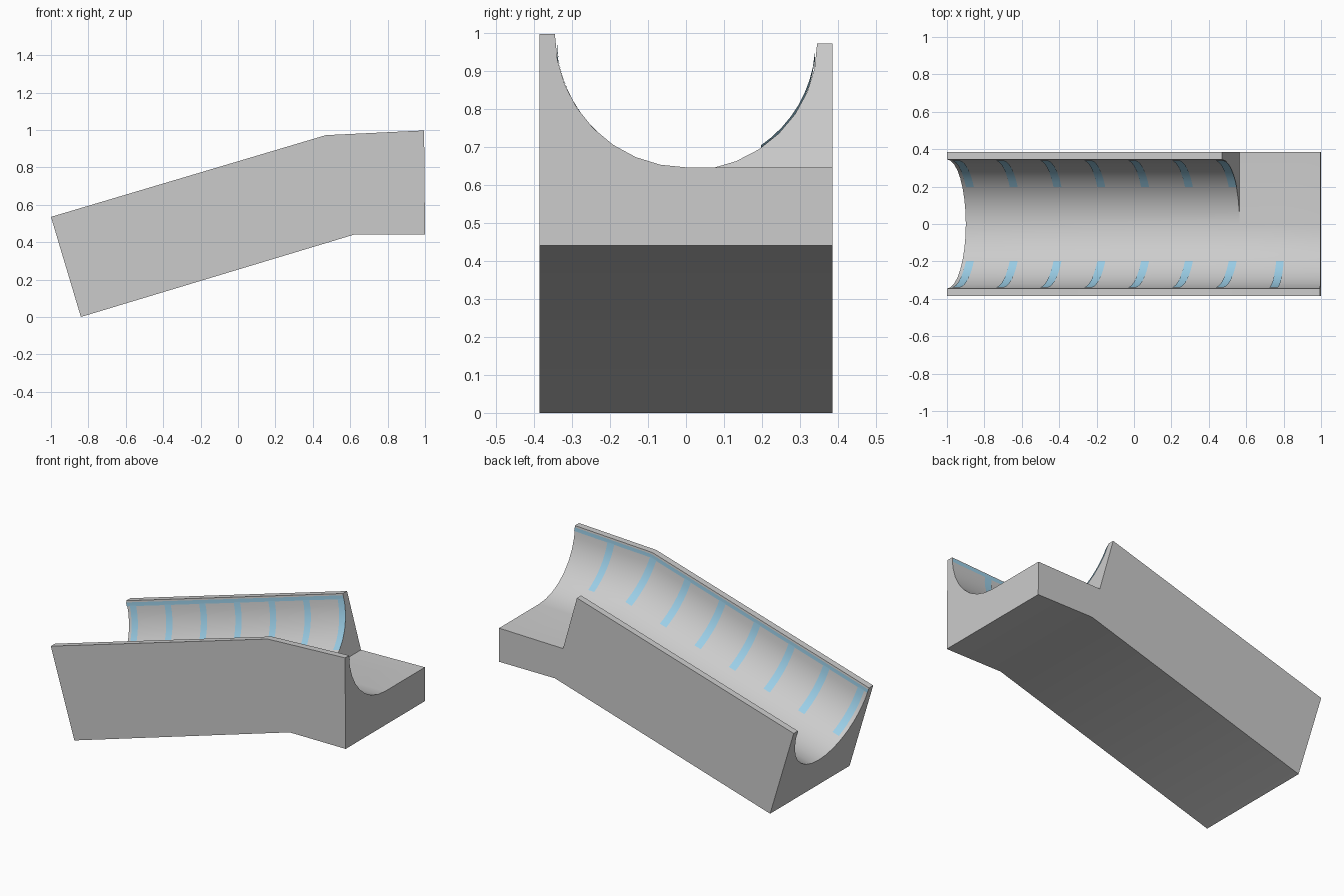
import bpy, bmesh, math

if "Cube" in bpy.data.objects:
    bpy.data.objects.remove(bpy.data.objects["Cube"])

# Each ring: (top x, top z, bottom x, bottom z) of a leaning cross-section
LOW = (-1.0, 0.535, -0.84, 0.0)
KINK = (0.47, 0.972, 0.62, 0.44)
END = (0.995, 0.997, 1.0, 0.44)
W, R, F = 0.385, 0.345, 0.63   # half width, channel radius, floor depth fraction
SEG = 16


def mix(a, b, t):
    return tuple(p + (q - p) * t for p, q in zip(a, b))


def place(ring, y, f):
    tx, tz, bx, bz = ring
    return (tx + (bx - tx) * f, y, tz + (bz - tz) * f)


def arc(theta, inset=0.0):
    k = 1 - inset / R
    return (-R * k * math.cos(theta), F * k * math.sin(theta))


def finish(bm, name, mat=None, weld=True):
    if weld:
        bmesh.ops.remove_doubles(bm, verts=bm.verts, dist=1e-4)
        bmesh.ops.recalc_face_normals(bm, faces=bm.faces)
    me = bpy.data.meshes.new(name)
    bm.to_mesh(me)
    bm.free()
    ob = bpy.data.objects.new(name, me)
    bpy.context.collection.objects.link(ob)
    if mat:
        me.materials.append(mat)
    bpy.ops.object.select_all(action='DESELECT')
    ob.select_set(True)
    bpy.context.view_layer.objects.active = ob
    bpy.ops.object.shade_smooth_by_angle(angle=math.radians(30))
    return ob


# Chute body: sloped channel, then a flat landing open on the back side
bm = bmesh.new()
curve = [arc(math.pi * i / SEG) for i in range(SEG + 1)]
half = SEG // 2
full = [(-W, 1), (-W, 0)] + curve + [(W, 0), (W, F), (W, 1)]
open_side = [(-W, 1), (-W, 0)] + curve[:half + 1] + [(W, F), (W, 1)]
wall_end = curve[half:] + [(W, 0), (W, F)]


def face(points):
    bm.faces.new([bm.verts.new(p) for p in points])


def sweep(profile, a, b):
    for p, q in zip(profile, profile[1:] + profile[:1]):
        face([place(a, *p), place(b, *p), place(b, *q), place(a, *q)])


sweep(full, LOW, KINK)
sweep(open_side, KINK, END)
face([place(LOW, *p) for p in full])
face([place(KINK, *p) for p in wall_end])
face([place(END, *p) for p in open_side])
finish(bm, "chute_body")

# Blue markings laid just above the channel surface
blue = bpy.data.materials.new("marking_blue")
blue.diffuse_color = (0.33, 0.62, 0.80, 1)
blue.use_nodes = True
blue.node_tree.nodes["Principled BSDF"].inputs["Base Color"].default_value = blue.diffuse_color


def patch(bm, a, b, t0, t1, back, n=8):
    if back:
        t0, t1 = math.pi - t1, math.pi - t0
    rows = []
    for i in range(n + 1):
        p = arc(t0 + (t1 - t0) * i / n, 0.005)
        rows.append([bm.verts.new(place(r, *p)) for r in (a, b)])
    for u, v in zip(rows, rows[1:]):
        bm.faces.new([u[0], u[1], v[1], v[0]])


LOWER = math.acos(0.2 / R)
for back, side in ((False, "front"), (True, "back")):
    # cross stripes
    bm = bmesh.new()
    for k in range(7):
        u = (0.042 + 0.235 * k) / 1.47
        patch(bm, mix(LOW, KINK, u - 0.0145), mix(LOW, KINK, u + 0.0145), 0.08, LOWER, back)
    if not back:
        patch(bm, mix(KINK, END, 0.475), mix(KINK, END, 0.565), 0.08, LOWER, back)
    finish(bm, side + "_stripes", blue, weld=False)
    # rim line
    bm = bmesh.new()
    patch(bm, LOW, KINK, 0.025, 0.09, back, 2)
    if not back:
        patch(bm, KINK, END, 0.025, 0.09, back, 2)
    finish(bm, side + "_rim_line", blue, weld=False)
